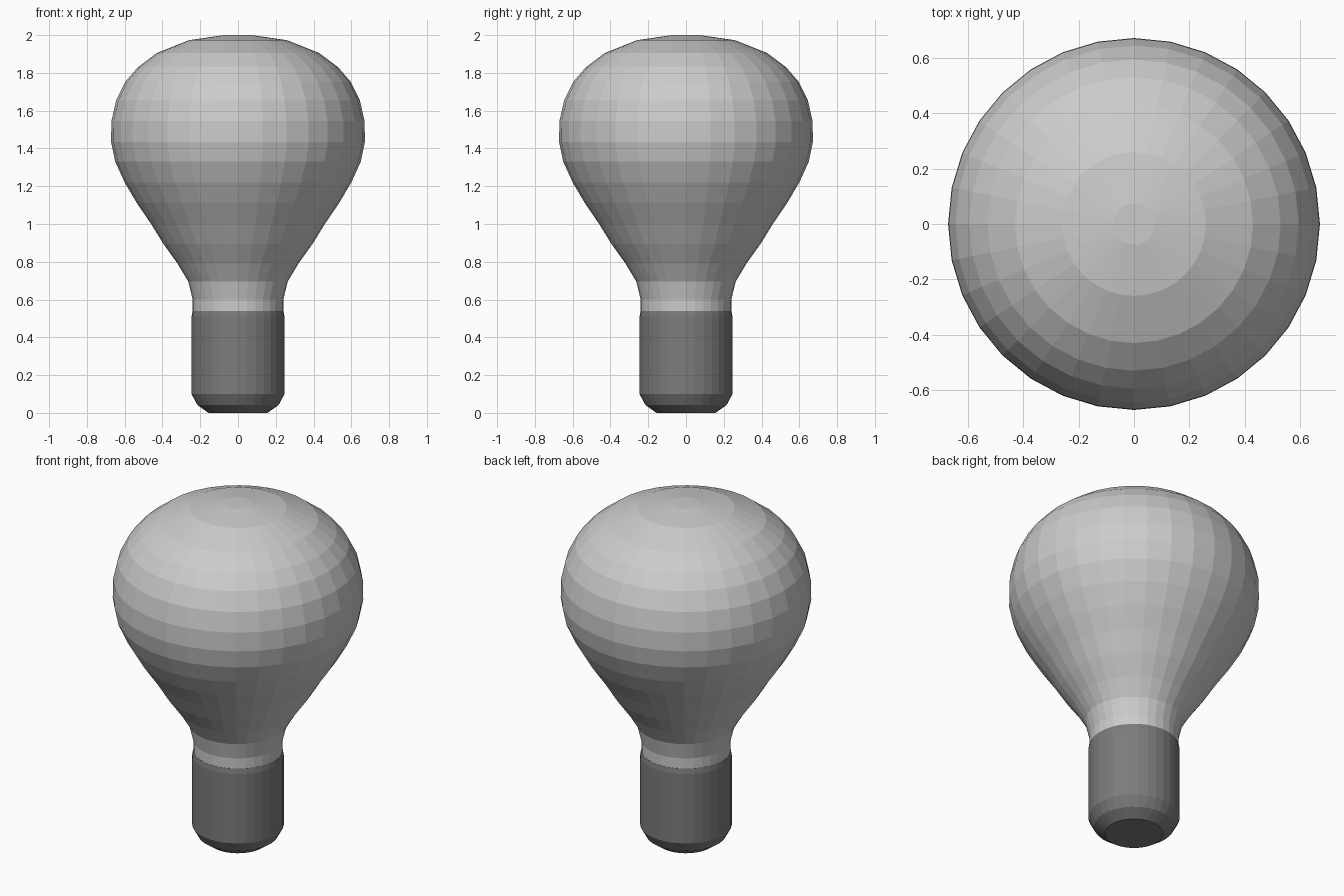
import bpy
import bmesh
import math

if "Cube" in bpy.data.objects:
    bpy.data.objects.remove(bpy.data.objects["Cube"])

SIDES = 32


def lathe(name, profile):
    """Revolve a (radius, z) profile, listed bottom to top, with capped ends."""
    bm = bmesh.new()
    rings = []
    for r, z in profile:
        rings.append([bm.verts.new((r * math.cos(2 * math.pi * i / SIDES),
                                    r * math.sin(2 * math.pi * i / SIDES), z))
                      for i in range(SIDES)])
    for low, high in zip(rings, rings[1:]):
        for i in range(SIDES):
            j = (i + 1) % SIDES
            bm.faces.new((low[i], low[j], high[j], high[i]))
    bm.faces.new(rings[0][::-1])
    bm.faces.new(rings[-1])
    mesh = bpy.data.meshes.new(name)
    bm.to_mesh(mesh)
    bm.free()
    obj = bpy.data.objects.new(name, mesh)
    bpy.context.collection.objects.link(obj)
    return obj


# Glass bulb: narrow neck swelling to a rounded, flattened crown
lathe("glass_bulb", [
    (0.24, 0.53), (0.24, 0.60), (0.263, 0.695), (0.32, 0.79), (0.395, 0.895),
    (0.46, 1.0), (0.535, 1.11), (0.60, 1.22), (0.65, 1.33), (0.672, 1.435),
    (0.67, 1.545), (0.645, 1.655), (0.595, 1.755), (0.53, 1.83),
    (0.43, 1.905), (0.26, 1.973), (0.075, 2.0)])

# Metal base: straight barrel with rounded bottom and slightly eased top rim
base = lathe("metal_base", [
    (0.156, 0.0), (0.215, 0.042), (0.246, 0.10), (0.246, 0.51), (0.241, 0.54)])
dark = bpy.data.materials.new("dark_metal")
dark.diffuse_color = (0.2, 0.2, 0.2, 1)
dark.use_nodes = True
dark.node_tree.nodes["Principled BSDF"].inputs["Base Color"].default_value = dark.diffuse_color
base.data.materials.append(dark)
